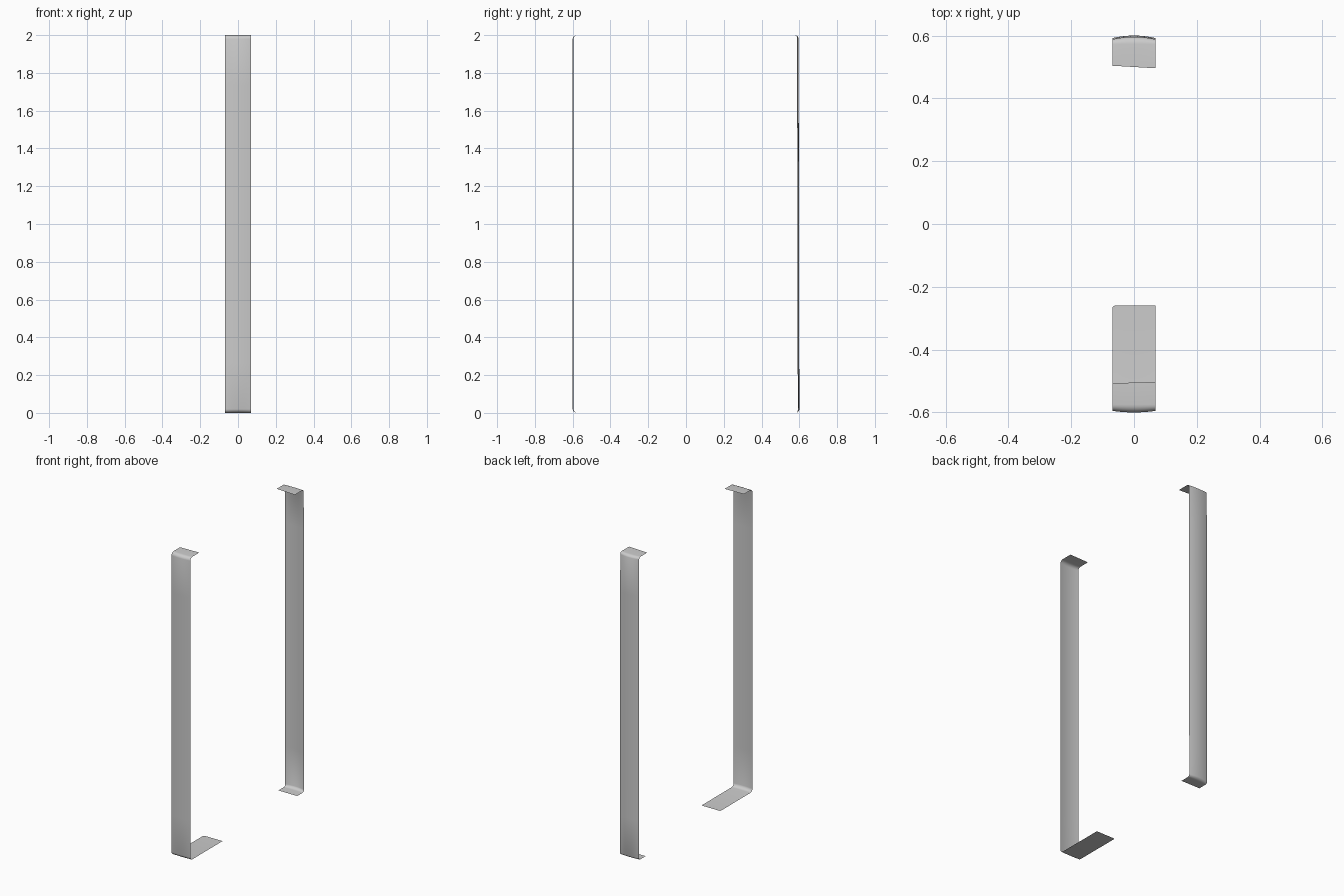
import bpy, bmesh, math

if "Cube" in bpy.data.objects:
    bpy.data.objects.remove(bpy.data.objects["Cube"])

HALF = 0.069   # half width of each strip
COLS = 12      # divisions across the width


def strip(name, side, top_end, low_end, y_top, y_low, bow, skew, radius=0.02, clip=0.0):
    """Thin bent strip: top flange, tall slightly bowed wall, bottom flange."""
    # side profile as (y distance, z, bow weight, skew weight)
    prof = [(top_end, 2.0, 0, 1)]
    for i in range(6):
        a = math.pi / 2 * (1 - i / 5)
        prof.append((y_top - radius + radius * math.cos(a),
                     2 - radius + radius * math.sin(a), i / 5, 0))
    for i in range(1, 8):
        t = i / 8
        prof.append((y_top + (y_low - y_top) * t, 2 - radius - (2 - 2 * radius) * t, 1, 0))
    for i in range(6):
        a = -math.pi / 2 * i / 5
        prof.append((y_low - radius + radius * math.cos(a),
                     radius + radius * math.sin(a), 1 - i / 5, 0))
    prof.append((low_end, 0.0, 0, 0))

    bm = bmesh.new()
    rows = []
    for d, z, weight, sk in prof:
        row = []
        for c in range(COLS + 1):
            u = -1 + 2 * c / COLS
            y = d + bow * weight * (1 - u * u) - skew * sk * u
            row.append(bm.verts.new((HALF * u, side * y, z)))
        rows.append(row)
    for a, b in zip(rows, rows[1:]):
        for c in range(COLS):
            bm.faces.new((a[c], b[c], b[c + 1], a[c + 1]))
    # small clipped corner on the free end of the lower flange
    if clip:
        bmesh.ops.bevel(bm, geom=[rows[-1][0]], offset=clip, segments=3,
                        profile=0.5, affect='VERTICES')
    if side > 0:
        bmesh.ops.reverse_faces(bm, faces=bm.faces[:])
    mesh = bpy.data.meshes.new(name)
    bm.to_mesh(mesh)
    bm.free()
    obj = bpy.data.objects.new(name, mesh)
    bpy.context.collection.objects.link(obj)
    bpy.ops.object.select_all(action='DESELECT')
    obj.select_set(True)
    bpy.context.view_layer.objects.active = obj
    bpy.ops.object.shade_smooth_by_angle(angle=math.radians(35))
    return obj


# front strip with the long foot
strip("front_strip", -1, 0.505, 0.26, 0.595, 0.595, 0.005, 0.002, clip=0.008)
# back strip with two short flanges, leaning out slightly towards the foot
strip("back_strip", 1, 0.50, 0.52, 0.588, 0.592, 0.008, 0.004, radius=0.015)
